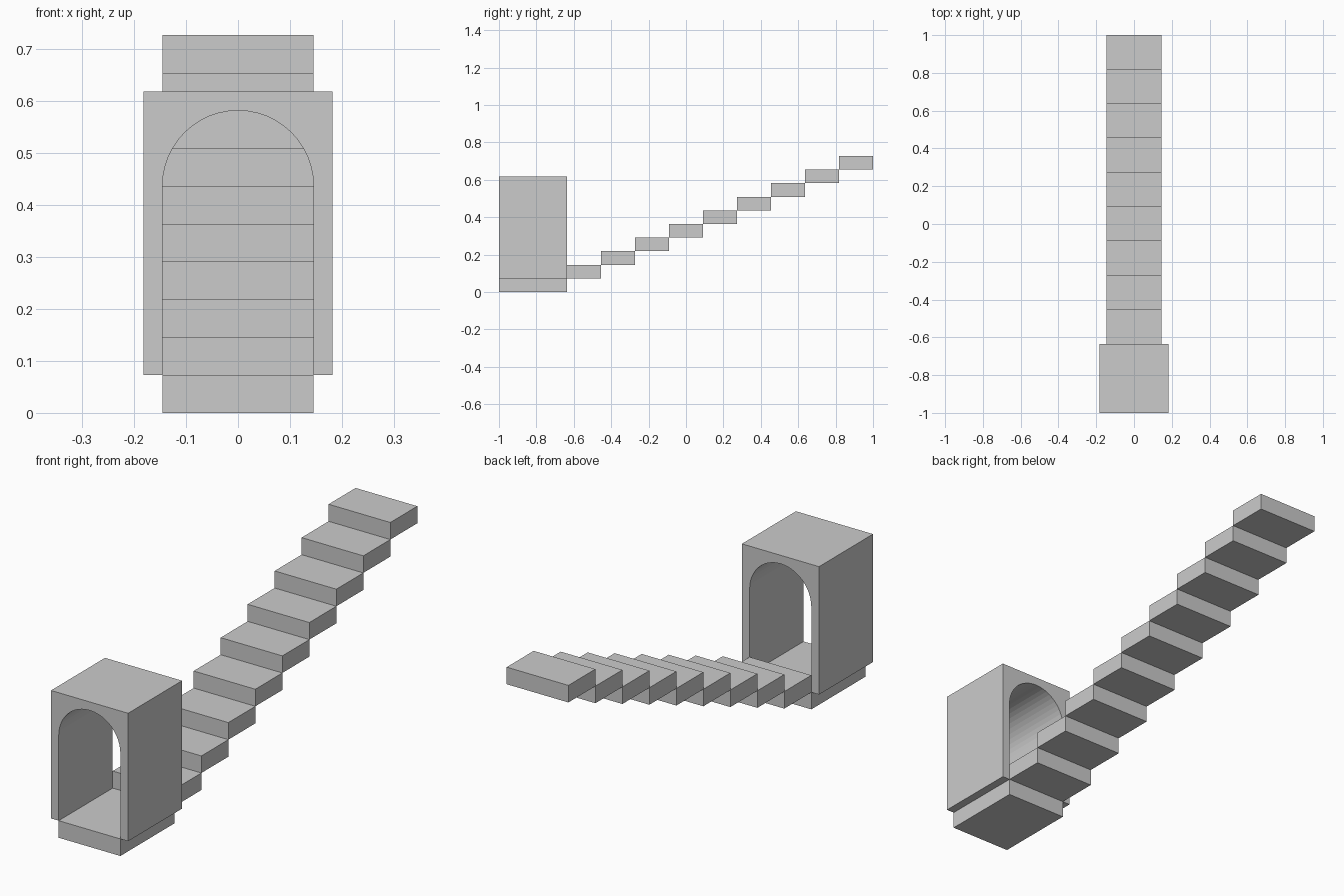
import bpy, bmesh
from math import pi, cos, sin

if "Cube" in bpy.data.objects:
    bpy.data.objects.remove(bpy.data.objects["Cube"])

U = 2 / 55            # modelling unit: steps are 8 x 5 x 2 units
FRONT = -1.0
ARCH_DEPTH = 10 * U


def add_object(name, bm):
    bmesh.ops.recalc_face_normals(bm, faces=bm.faces)
    mesh = bpy.data.meshes.new(name)
    bm.to_mesh(mesh)
    bm.free()
    obj = bpy.data.objects.new(name, mesh)
    bpy.context.collection.objects.link(obj)
    return obj


def slab(name, width, y0, depth, z0, height):
    bm = bmesh.new()
    bmesh.ops.create_cube(bm, size=1)
    bmesh.ops.scale(bm, vec=(width, depth, height), verts=bm.verts)
    bmesh.ops.translate(bm, vec=(0, y0 + depth / 2, z0 + height / 2), verts=bm.verts)
    return add_object(name, bm)


def extruded_profile(name, points, y0, depth):
    bm = bmesh.new()
    face = bm.faces.new([bm.verts.new((x, y0, z)) for x, z in points])
    result = bmesh.ops.extrude_face_region(bm, geom=[face], use_keep_orig=True)
    verts = [v for v in result["geom"] if isinstance(v, bmesh.types.BMVert)]
    bmesh.ops.translate(bm, vec=(0, depth, 0), verts=verts)
    return add_object(name, bm)


# Base slab under the archway
slab("archway_floor", 8 * U, FRONT, ARCH_DEPTH, 0, 2 * U)

# Archway block with a round-topped passage, open at the bottom
SEGMENTS = 24
radius, spring = 4 * U, 12 * U
outline = [(-4 * U, 2 * U), (-5 * U, 2 * U), (-5 * U, 17 * U),
           (5 * U, 17 * U), (5 * U, 2 * U), (4 * U, 2 * U)]
outline += [(radius * cos(pi * i / SEGMENTS), spring + radius * sin(pi * i / SEGMENTS))
            for i in range(SEGMENTS + 1)]
extruded_profile("archway", outline, FRONT, ARCH_DEPTH)

# Floating flight of steps rising to the back
for i in range(9):
    slab(f"step_{i + 1}", 8 * U, FRONT + ARCH_DEPTH + i * 5 * U, 5 * U, (i + 1) * 2 * U, 2 * U)
